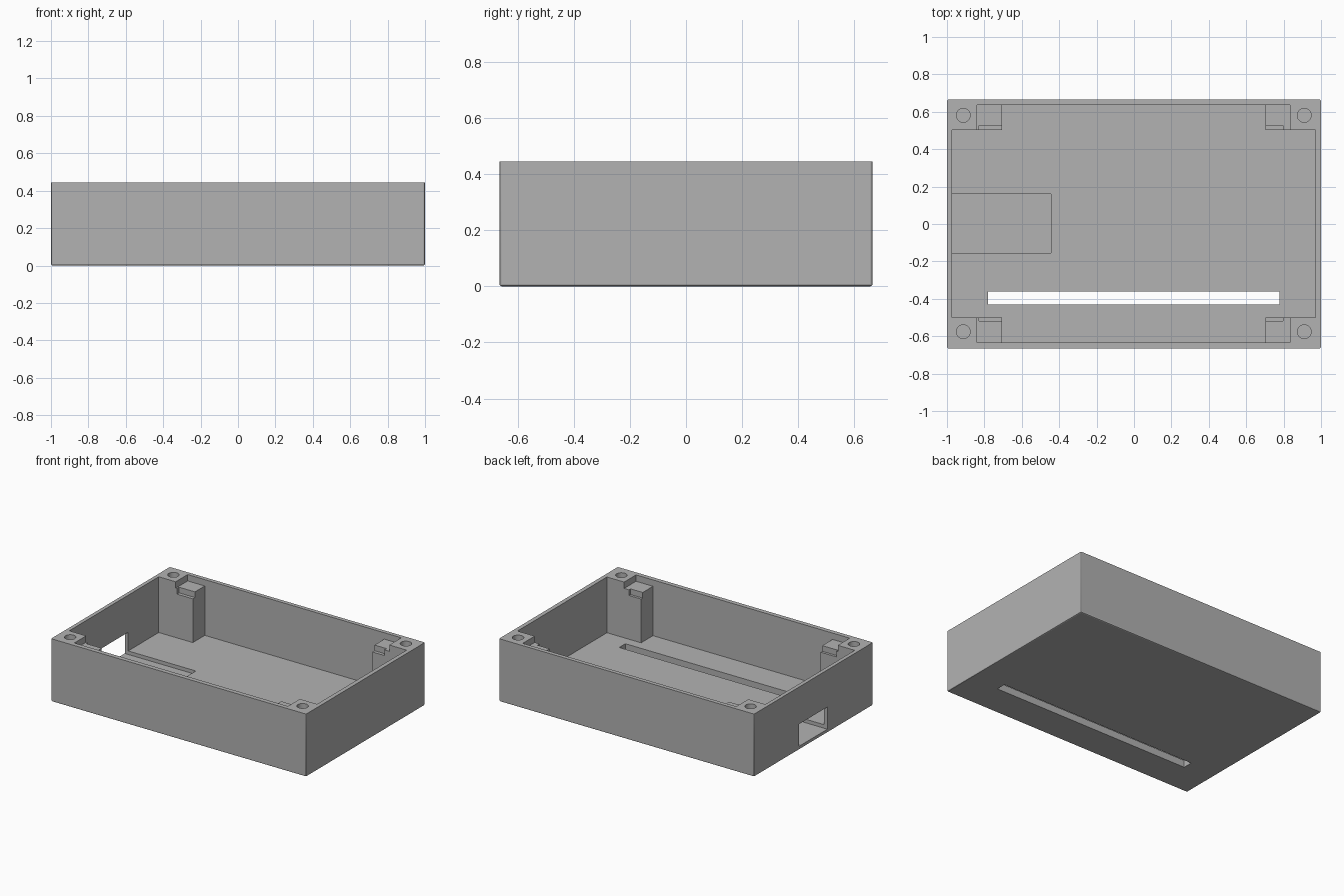
import bpy, bmesh
from mathutils import Matrix, Vector

if "Cube" in bpy.data.objects:
    bpy.data.objects.remove(bpy.data.objects["Cube"])

grey = bpy.data.materials.new("plain grey")
grey.diffuse_color = (0.448, 0.448, 0.448, 1)
grey.use_nodes = True
grey.node_tree.nodes["Principled BSDF"].inputs["Base Color"].default_value = grey.diffuse_color

H = 0.445      # height of the case
FLOOR = 0.05   # inside floor level


def make_object(name, bm):
    bmesh.ops.recalc_face_normals(bm, faces=bm.faces[:])
    mesh = bpy.data.meshes.new(name)
    bm.to_mesh(mesh)
    bm.free()
    mesh.materials.append(grey)
    obj = bpy.data.objects.new(name, mesh)
    bpy.context.collection.objects.link(obj)
    return obj


def box_bm(x0, x1, y0, y1, z0, z1):
    bm = bmesh.new()
    centre = Vector((x0 + x1, y0 + y1, z0 + z1)) / 2
    size = Matrix.Diagonal((x1 - x0, y1 - y0, z1 - z0, 1))
    bmesh.ops.create_cube(bm, size=1, matrix=Matrix.Translation(centre) @ size)
    return bm


def cut(target, cutter):
    cutter.hide_render = True
    mod = target.modifiers.new("cut", 'BOOLEAN')
    mod.operation = 'DIFFERENCE'
    mod.solver = 'EXACT'
    mod.object = cutter
    bpy.context.view_layer.objects.active = target
    bpy.ops.object.modifier_apply(modifier=mod.name)
    bpy.data.objects.remove(cutter)


# Outer block, with slightly softened bottom and upright edges
bm = box_bm(-1, 1, -0.665, 0.665, 0, H)
soft = [e for e in bm.edges if min(v.co.z for v in e.verts) < 0.01]
bmesh.ops.bevel(bm, geom=soft, offset=0.008, segments=2, profile=0.5,
                affect='EDGES')
case = make_object("case_tray", bm)

# Main cavity (leaves the corner posts), board ledges, board notch,
# connector pocket, connector window, floor slot
TOP = 0.6
for name, dims in {
    "cavity_long": (-0.973, 0.97, -0.5, 0.502, FLOOR, TOP),
    "cavity_wide": (-0.706, 0.702, -0.633, 0.636, FLOOR, TOP),
    "ledge": (-0.84, 0.835, -0.633, 0.636, 0.40, TOP),
    "board_notch": (-0.83, 0.797, -0.518, 0.526, 0.36, TOP),
    "connector_pocket": (-1.1, -0.443, -0.155, 0.16, 0.025, 0.182),
    "floor_slot": (-0.78, 0.777, -0.431, -0.362, -0.1, 0.1),
}.items():
    cut(case, make_object(name + "_cutter", box_bm(*dims)))

# Screw holes in the four corner posts
for x in (-0.913, 0.91):
    for y in (-0.576, 0.581):
        bm = bmesh.new()
        bmesh.ops.create_cone(bm, cap_ends=True, segments=32, radius1=0.037,
                              radius2=0.037, depth=0.4,
                              matrix=Matrix.Translation((x, y, 0.35)))
        cut(case, make_object("screw_hole_cutter", bm))

# Smooth only the rounded edges and hole walls
bpy.ops.object.select_all(action='DESELECT')
case.select_set(True)
bpy.context.view_layer.objects.active = case
bpy.ops.object.shade_smooth_by_angle(angle=0.35)
